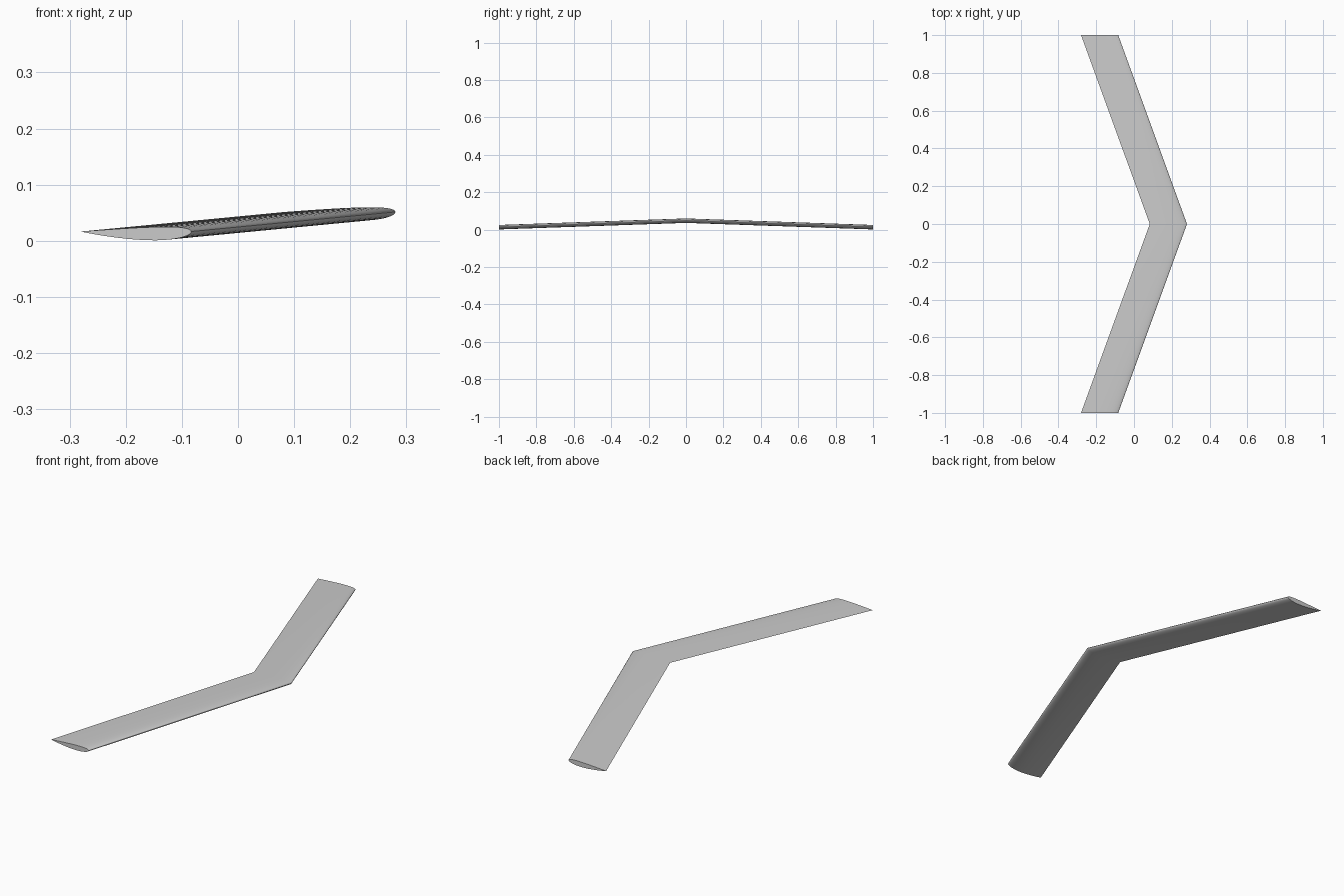
import bpy, bmesh, math

cube = bpy.data.objects.get("Cube")
if cube:
    bpy.data.objects.remove(cube)

# Wing layout
CHORD = 0.197
SWEEP = math.tan(math.radians(20))
DIHEDRAL = math.tan(math.radians(2))
NOSE_X = 0.2805
NOSE_Z = 0.0515
STEPS = 24

grey = bpy.data.materials.new("light_grey")
grey.use_nodes = True
grey.diffuse_color = (0.6, 0.6, 0.6, 1)
grey.node_tree.nodes["Principled BSDF"].inputs["Base Color"].default_value = (0.6, 0.6, 0.6, 1)


def surface(t, side):
    """Point on a cambered 12% foil: chord fraction and height, camber downward."""
    half = 0.6 * (0.2969 * math.sqrt(t) - 0.126 * t - 0.3516 * t**2
                  + 0.2843 * t**3 - 0.1036 * t**4)
    p, m = 0.4, 0.02
    q = p if t < p else 1 - p
    camber = m / q**2 * ((1 - 2 * p if t >= p else 0) + 2 * p * t - t * t)
    slope = math.atan(2 * m / q**2 * (p - t))
    return (t - side * half * math.sin(slope),
            -(camber + side * half * math.cos(slope)))


# Closed section loop: trailing edge, lower side, nose, upper side
fractions = [(1 - math.cos(math.pi * i / STEPS)) / 2 for i in range(STEPS + 1)]
section = [surface(t, 1) for t in reversed(fractions)]
section += [surface(t, -1) for t in fractions[1:-1]]

# Loft the section from tip to centre to tip
bm = bmesh.new()
rings = []
for y in (-1, 0, 1):
    rings.append([bm.verts.new((NOSE_X - abs(y) * SWEEP - c * CHORD, y,
                                NOSE_Z - abs(y) * DIHEDRAL + h * CHORD))
                  for c, h in section])
n = len(section)
for a, b in zip(rings, rings[1:]):
    for i in range(n):
        j = (i + 1) % n
        bm.faces.new((a[i], a[j], b[j], b[i]))

# Flat wing tips
bm.faces.new(rings[0])
bm.faces.new(rings[-1])
bmesh.ops.recalc_face_normals(bm, faces=bm.faces)

mesh = bpy.data.meshes.new("swept_wing")
bm.to_mesh(mesh)
bm.free()
mesh.materials.append(grey)
wing = bpy.data.objects.new("swept_wing", mesh)
bpy.context.collection.objects.link(wing)

bpy.ops.object.select_all(action="DESELECT")
wing.select_set(True)
bpy.context.view_layer.objects.active = wing
bpy.ops.object.shade_smooth_by_angle(angle=math.radians(30))
